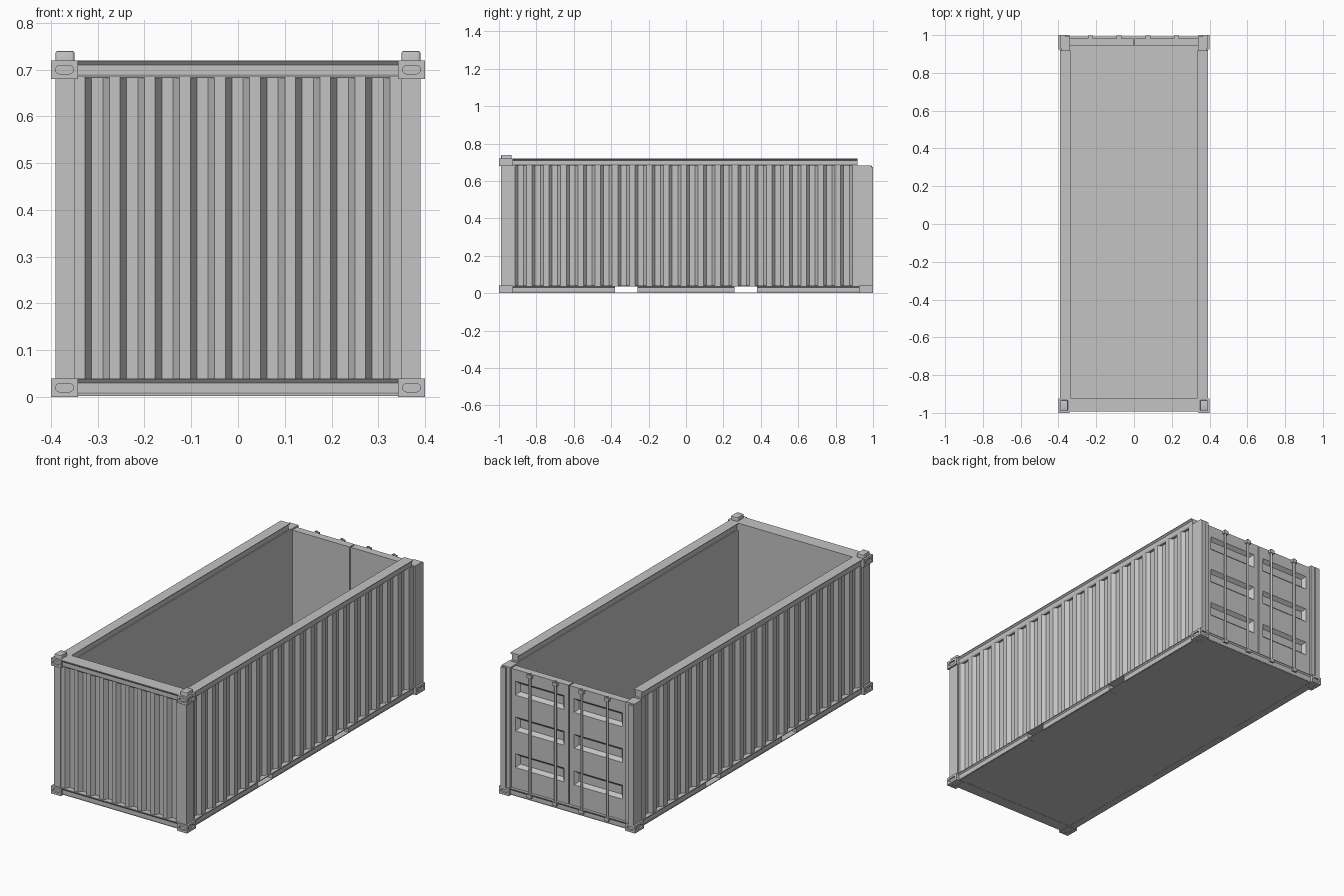
import bpy, bmesh, math
from mathutils import Vector

if "Cube" in bpy.data.objects:
    bpy.data.objects.remove(bpy.data.objects["Cube"])

grey = bpy.data.materials.new("painted steel grey")
grey.use_nodes = True
COLOUR = (0.55, 0.55, 0.55, 1)
grey.diffuse_color = COLOUR
grey.node_tree.nodes["Principled BSDF"].inputs["Base Color"].default_value = COLOUR


def finish(bm, name, smooth=None):
    bmesh.ops.recalc_face_normals(bm, faces=bm.faces[:])
    me = bpy.data.meshes.new(name)
    bm.to_mesh(me)
    bm.free()
    me.materials.append(grey)
    ob = bpy.data.objects.new(name, me)
    bpy.context.collection.objects.link(ob)
    if smooth:
        bpy.ops.object.select_all(action='DESELECT')
        ob.select_set(True)
        bpy.context.view_layer.objects.active = ob
        bpy.ops.object.shade_smooth_by_angle(angle=math.radians(smooth))
    return ob


def add_prism(bm, pts, axis, a, b):
    """Extrude a 2D outline along an axis from a to b."""
    def place(u, v, w):
        return {"x": (w, u, v), "y": (u, w, v), "z": (u, v, w)}[axis]
    lo, hi = ([bm.verts.new(place(u, v, w)) for u, v in pts] for w in (a, b))
    bm.faces.new(lo)
    bm.faces.new(hi)
    for i in range(len(pts)):
        j = (i + 1) % len(pts)
        bm.faces.new((lo[i], lo[j], hi[j], hi[i]))


def prism(name, pts, axis, a, b, smooth=None):
    bm = bmesh.new()
    add_prism(bm, pts, axis, a, b)
    return finish(bm, name, smooth)


def box(name, x0, x1, y0, y1, z0, z1):
    return prism(name, [(x0, y0), (x1, y0), (x1, y1), (x0, y1)], "z", z0, z1)


def rounded(cu, cv, hu, hv, r, n=4):
    """Rounded rectangle outline."""
    pts = []
    for q, (su, sv) in enumerate(((1, 1), (-1, 1), (-1, -1), (1, -1))):
        for k in range(n + 1):
            t = math.pi / 2 * (q + k / n)
            pts.append((cu + su * (hu - r) + r * math.cos(t),
                        cv + sv * (hv - r) + r * math.sin(t)))
    return pts


def corrugation(start, period, count, top, slope, outer, inner):
    """Trapezoid wave: outer flat, slope in, inner flat, slope out."""
    pts = []
    gap = period - top - slope * 2
    for i in range(count):
        s = start + i * period
        pts += [(s, outer), (s + slope, inner), (s + slope + gap, inner),
                (s + 2 * slope + gap, outer)]
    return pts


def rail_outline(inside, outside, lip, z, inner_lip=0):
    """Rail section with a flange along its top edge."""
    d = 1 if outside > inside else -1
    face = outside - d * lip
    back = inside + d * inner_lip
    return [(inside, z + .04), (outside, z + .04), (outside, z + .037), (face, z + .03),
            (face, z + .01), (face - d * .004, z + .002),
            (back, z + .002), (back, z + .03), (inside, z + .037)]


# Floor and underside plate, open between for the fork pockets
box("floor", -.35, .35, -.95, .95, .036, .044)
box("underside_plate", -.385, .385, -.985, .985, .003, .007)

for s, side in ((1, "left"), (-1, "right")):
    # Corrugated side wall with flat inner face
    wave = corrugation(-.915, .0917, 20, .03, .016, .384, .366)
    outline = [(.34, -.93)] + [(.384, -.93)] + [(x, y) for y, x in wave] + [(.384, .93), (.34, .93)]
    prism(side + "_wall", [(s * x, y) for x, y in outline], "z", .036, .684, 35)
    # Top rail stops short of the doors
    prism(side + "_top_rail", rail_outline(s * .335, s * .391, .009, .68, .01), "y", -.93, .918)
    # Bottom rail in three lengths, leaving two fork pockets
    for i, (a, b) in enumerate(((-.93, -.38), (-.26, .26), (.38, .93))):
        prism(f"{side}_bottom_rail_{i + 1}", rail_outline(s * .345, s * .391, .007, 0), "y", a, b)
    box(side + "_bottom_rail_lip", *sorted((s * .345, s * .391)), -.93, .93, .036, .04)
    # Corner posts
    box(side + "_front_post", *sorted((s * .35, s * .39)), -.99, -.928, .035, .685)
    box(side + "_back_post", *sorted((s * .34, s * .39)), .928, .992, .035, .682)
    box(side + "_back_post_flange", *sorted((s * .362, s * .39)), .992, 1.0, .04, .676)

# Corrugated front wall
wave = corrugation(-.327, .075, 9, .023, .014, -.985, -.963)
prism("front_wall", [(-.355, -.925), (-.355, -.985)] + wave + [(.355, -.985), (.355, -.925)],
      "z", .036, .684)
for name, z in (("front_top_rail", .68), ("front_bottom_rail", 0)):
    prism(name, rail_outline(-.92, -.993, .006, z), "x", -.345, .345)
prism("back_bottom_rail", rail_outline(.94, .993, .006, 0), "x", -.345, .345)


# Corner castings with recessed slots
def casting(name, sx, sy, z):
    cx, cy, cz = sx * .371, sy * .9625, z + .02
    body = box(name, cx - .029, cx + .029, cy - .0375, cy + .0375, z, z + .04)
    bm = bmesh.new()
    add_prism(bm, rounded(cx, cz, .019, .009, .0085), "y", sy * .99, sy * 1.02)
    add_prism(bm, rounded(cy, cz, .024, .009, .0085), "x", sx * .392, sx * .42)
    if z == 0:
        add_prism(bm, rounded(cx, cy, .014, .024, .0135), "z", -.02, .008)
    cutter = finish(bm, name + "_cutter")
    cutter.hide_render = True
    mod = body.modifiers.new("slots", 'BOOLEAN')
    mod.operation, mod.solver, mod.object = 'DIFFERENCE', 'EXACT', cutter
    dg = bpy.context.evaluated_depsgraph_get()
    mesh = bpy.data.meshes.new_from_object(body.evaluated_get(dg))
    body.modifiers.clear()
    body.data = mesh
    bpy.data.objects.remove(cutter)


for sx, side in ((1, "left"), (-1, "right")):
    casting(side + "_front_bottom_casting", sx, -1, 0)
    casting(side + "_back_bottom_casting", sx, 1, 0)
    casting(side + "_front_top_casting", sx, -1, .68)
    # Stacking lug with a bevelled top
    bm = bmesh.new()
    add_prism(bm, rounded(sx * .37, -.96, .02, .028, .006), "z", .715, .74)
    rim = [e for e in bm.edges if all(v.co.z > .739 for v in e.verts)]
    bmesh.ops.bevel(bm, geom=rim, offset=.004, segments=2, affect='EDGES', profile=.5)
    finish(bm, side + "_stacking_lug", 40)

# Doors with three pressed grooves each
for s, side in ((1, "left"), (-1, "right")):
    xs = [s * x for x in (.003, .03, .315, .342)]
    zs = [.042]
    for c in (.19, .385, .575):
        zs += [c - .037, c + .037]
    zs.append(.674)
    bm = bmesh.new()
    grid = [[bm.verts.new((x, .982, z)) for x in xs] for z in zs]
    grooves = []
    for j in range(len(zs) - 1):
        for i in range(3):
            f = bm.faces.new((grid[j][i], grid[j][i + 1], grid[j + 1][i + 1], grid[j + 1][i]))
            if i == 1 and j % 2:
                grooves.append(f)
    bm.normal_update()
    for f in bm.faces:
        if f.normal.y < 0:
            f.normal_flip()
    bmesh.ops.inset_individual(bm, faces=grooves, thickness=.022, depth=-.018)
    rim = [e for e in bm.edges if e.is_boundary]
    ext = bmesh.ops.extrude_edge_only(bm, edges=rim)["geom"]
    for v in ext:
        if isinstance(v, bmesh.types.BMVert):
            v.co.y = .942
    bmesh.ops.holes_fill(bm, edges=[e for e in bm.edges if e.is_boundary], sides=0)
    finish(bm, side + "_door")

# Locking bars, their keepers and handles
for i, x in enumerate((-.23, -.08, .075, .225)):
    prism(f"lock_bar_{i + 1}", rounded(x, .989, .0065, .0065, .0064, 3), "z", .02, .68, 40)
    for k, z in enumerate((.028, .665)):
        box(f"lock_keeper_{i + 1}_{k + 1}", x - .013, x + .013, .975, .998, z - .009, z + .009)
